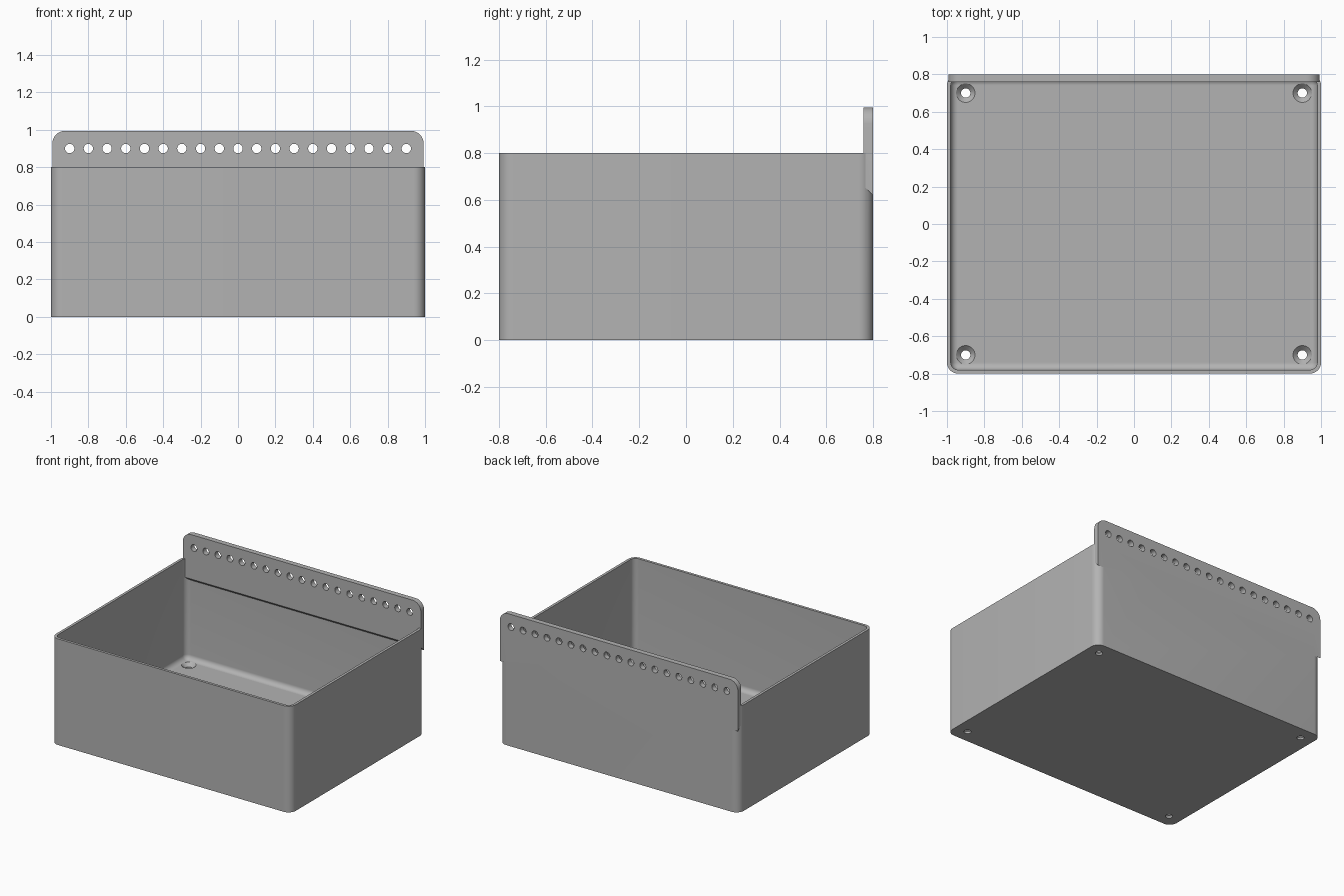
import bpy, bmesh, math
from mathutils import Matrix

cube = bpy.data.objects.get("Cube")
if cube:
    bpy.data.objects.remove(cube, do_unlink=True)

grey = bpy.data.materials.new("plain grey")
GREY = (0.45, 0.45, 0.45, 1)
grey.diffuse_color = GREY
grey.use_nodes = True
grey.node_tree.nodes["Principled BSDF"].inputs["Base Color"].default_value = GREY


def finish(name, bm, helper=False):
    bmesh.ops.recalc_face_normals(bm, faces=bm.faces)
    mesh = bpy.data.meshes.new(name)
    bm.to_mesh(mesh)
    bm.free()
    mesh.materials.append(grey)
    obj = bpy.data.objects.new(name, mesh)
    bpy.context.collection.objects.link(obj)
    if helper:
        obj.hide_render = True
        obj.hide_viewport = True
        obj.display_type = 'WIRE'
    return obj


def block(x, y0, y1, z0, z1):
    bm = bmesh.new()
    bmesh.ops.create_cube(bm, size=1)
    for v in bm.verts:
        v.co = (v.co.x * 2 * x, y1 if v.co.y > 0 else y0, z1 if v.co.z > 0 else z0)
    return bm


def round_edges(bm, rule, radius):
    edges = [e for e in bm.edges if rule(e.verts[0].co, e.verts[1].co)]
    bmesh.ops.bevel(bm, geom=edges, offset=radius, segments=10, profile=0.5, affect='EDGES')


def upright(a, b):
    return abs(a.z - b.z) > 0.1


def cut(obj, tool, mode='DIFFERENCE'):
    mod = obj.modifiers.new(tool.name, 'BOOLEAN')
    mod.object = tool
    mod.operation = mode
    mod.solver = 'EXACT'


def add_cone(bm, r1, r2, depth, matrix):
    bmesh.ops.create_cone(bm, cap_ends=True, segments=32, radius1=r1, radius2=r2,
                          depth=depth, matrix=matrix)


WALL, FLOOR, RIM = 0.02, 0.04, 0.8

# Outer tray with rounded upright corners
bm = block(1, -0.8, 0.8, 0, RIM)
round_edges(bm, upright, 0.06)
tray = finish("hanging_tray", bm)

# Cavity with rounded corners and a filleted floor
bm = block(1 - WALL, -0.8 + WALL, 0.8 - WALL, FLOOR, 1.1)
round_edges(bm, upright, 0.04)
round_edges(bm, lambda a, b: max(a.z, b.z) < FLOOR + 0.01, 0.038)
cavity = finish("cavity_cutter", bm, True)

# Rear mounting strip: rounded top corners and a sloped underside
bm = block(0.993, 0.76, 0.8, 0.62, 0.995)
for v in bm.verts:
    if v.co.z < 0.7 and v.co.y < 0.78:
        v.co.z += 0.04
round_edges(bm, lambda a, b: abs(a.y - b.y) > 0.02 and min(a.z, b.z) > 0.9, 0.07)
strip = finish("mounting_strip", bm, True)

# Row of hanging holes through the strip
bm = bmesh.new()
for i in range(19):
    turn = Matrix.Translation((-0.9 + 0.1 * i, 0.78, 0.9)) @ Matrix.Rotation(math.pi / 2, 4, 'X')
    add_cone(bm, 0.025, 0.025, 0.2, turn)
hanging_holes = finish("hanging_hole_cutter", bm, True)

# Countersunk screw holes in the floor corners
through, sinks = bmesh.new(), bmesh.new()
for x in (-0.9, 0.9):
    for y in (-0.7, 0.7):
        add_cone(through, 0.025, 0.025, 0.2, Matrix.Translation((x, y, 0)))
        add_cone(sinks, 0.02, 0.06, 0.04, Matrix.Translation((x, y, FLOOR - 0.01)))
screw_holes = finish("screw_hole_cutter", through, True)
countersinks = finish("countersink_cutter", sinks, True)

cut(tray, cavity)
cut(tray, strip, 'UNION')
for tool in (hanging_holes, screw_holes, countersinks):
    cut(tray, tool)

# Bake the cuts, then smooth the curved surfaces
bpy.context.view_layer.update()
baked = bpy.data.meshes.new_from_object(tray.evaluated_get(bpy.context.evaluated_depsgraph_get()))
tray.modifiers.clear()
tray.data = baked
for tool in (cavity, strip, hanging_holes, screw_holes, countersinks):
    bpy.data.objects.remove(tool, do_unlink=True)
bpy.ops.object.select_all(action='DESELECT')
tray.select_set(True)
bpy.context.view_layer.objects.active = tray
bpy.ops.object.shade_smooth_by_angle(angle=math.radians(30))
